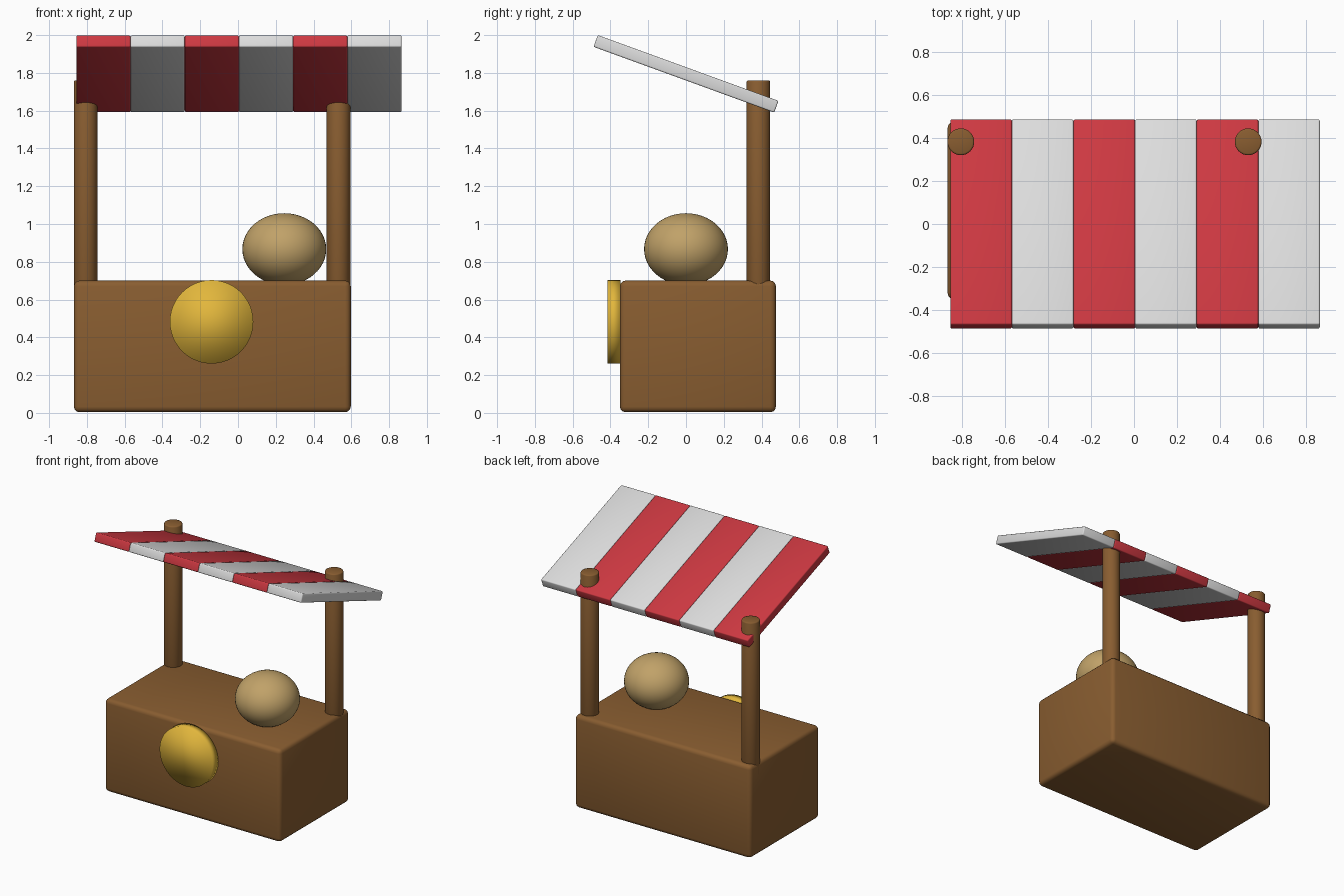
import bpy
import math

if "Cube" in bpy.data.objects:
    bpy.data.objects.remove(bpy.data.objects["Cube"])


def material(name, rgb):
    m = bpy.data.materials.new(name)
    m.diffuse_color = (*rgb, 1)
    m.use_nodes = True
    m.node_tree.nodes["Principled BSDF"].inputs["Base Color"].default_value = m.diffuse_color
    return m


WOOD = material("wood_brown", (0.25, 0.11, 0.03))
RED = material("canopy_red", (0.61, 0.04, 0.053))
WHITE = material("canopy_white", (0.72, 0.72, 0.72))
TAN = material("sack_tan", (0.53, 0.36, 0.14))
GOLD = material("coin_gold", (0.76, 0.47, 0.045))


def finish(name, mat, bevel=0.0, segments=3):
    """Name, colour, smooth and optionally bevel the active object."""
    ob = bpy.context.object
    ob.name = name
    ob.data.materials.append(mat)
    bpy.ops.object.transform_apply(location=False, rotation=False, scale=True)
    bpy.ops.object.shade_smooth()
    if bevel:
        mod = ob.modifiers.new("rounded_edges", "BEVEL")
        mod.width = bevel
        mod.segments = segments
        mod.limit_method = "ANGLE"
        mod.angle_limit = math.radians(40)
    return ob


def box(name, mat, center, size, bevel, rotation=(0, 0, 0)):
    bpy.ops.mesh.primitive_cube_add(size=1, location=center, rotation=rotation)
    bpy.context.object.scale = size
    return finish(name, mat, bevel)


# Counter
box("counter", WOOD, (-0.136, 0.063, 0.352), (1.466, 0.826, 0.697), 0.03)

# Two back posts, sunk into the counter
for side, x in (("left", -0.807), ("right", 0.532)):
    bpy.ops.mesh.primitive_cylinder_add(
        vertices=32, radius=0.0625, depth=1.16, location=(x, 0.383, 1.18))
    finish(side + "_post", WOOD, 0.008, 2)

# Sloping striped canopy
STRIPE = 0.287
for i in range(6):
    box(f"canopy_stripe_{i + 1}", WHITE if i % 2 else RED,
        (0.005 + (i - 2.5) * STRIPE, 0, 1.795), (STRIPE, 1.018, 0.066),
        0.008, (math.radians(-20), 0, 0))

# Round sack resting on the counter
bpy.ops.mesh.primitive_uv_sphere_add(
    segments=48, ring_count=24, radius=1, location=(0.245, 0, 0.867))
bpy.context.object.scale = (0.222, 0.222, 0.19)
finish("sack", TAN)

# Coin sign on the counter front
bpy.ops.mesh.primitive_cylinder_add(
    vertices=48, radius=0.221, depth=0.068,
    location=(-0.14, -0.382, 0.482), rotation=(math.radians(90), 0, 0))
finish("coin_sign", GOLD)
